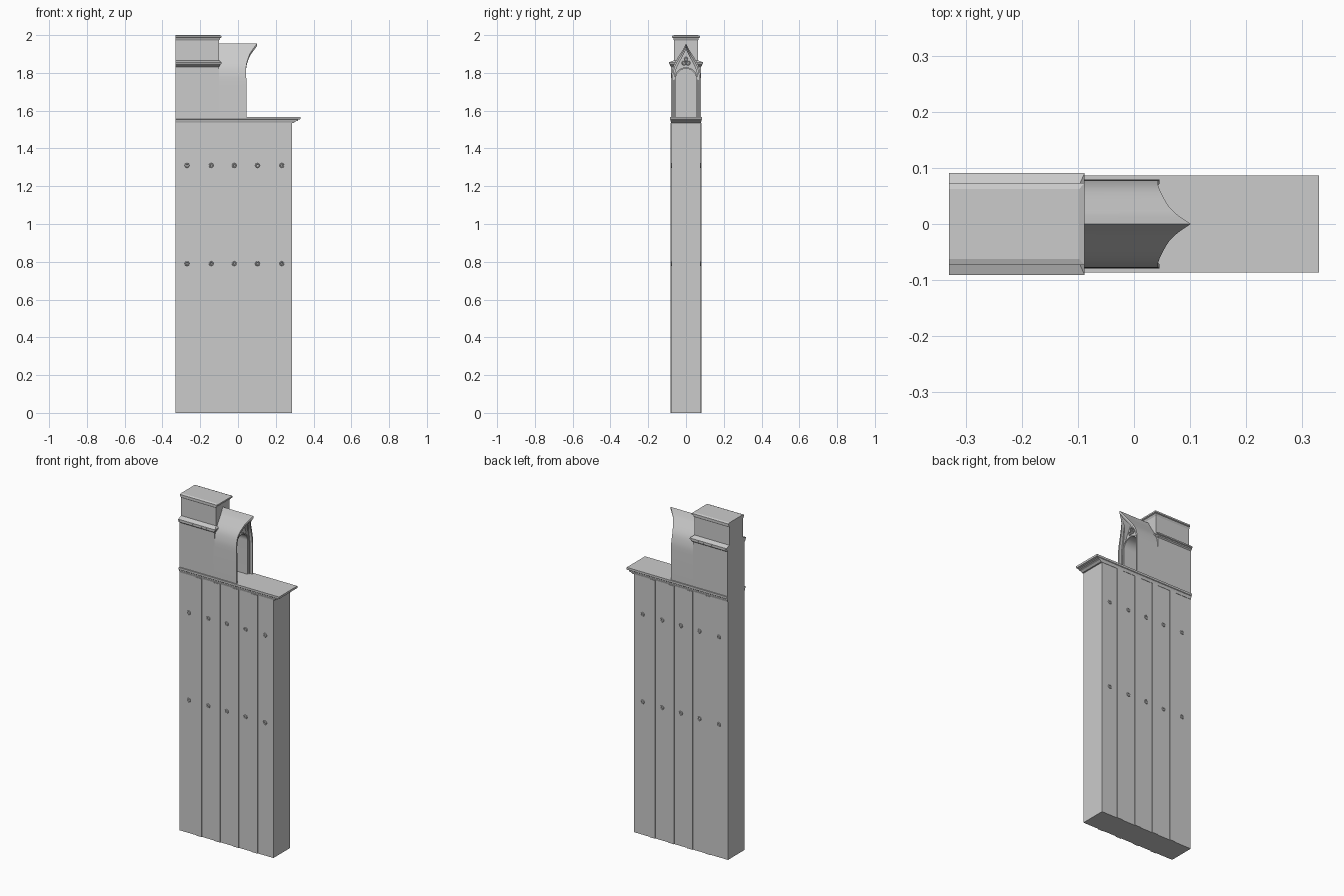
import bpy, bmesh, math
from mathutils import Vector

if "Cube" in bpy.data.objects:
    bpy.data.objects.remove(bpy.data.objects["Cube"])

XB = -0.33      # flush rear plane shared by all masonry
BASE = 1.567    # top of the main cornice


def finish(name, bm, smooth=False):
    bmesh.ops.recalc_face_normals(bm, faces=bm.faces)
    me = bpy.data.meshes.new(name)
    bm.to_mesh(me)
    bm.free()
    ob = bpy.data.objects.new(name, me)
    bpy.context.collection.objects.link(ob)
    if smooth:
        bpy.ops.object.select_all(action='DESELECT')
        ob.select_set(True)
        bpy.context.view_layer.objects.active = ob
        bpy.ops.object.shade_smooth_by_angle(angle=math.radians(30))
    return ob


def stack(name, rings):
    """Loft rectangles (x_min, x_max, half_y, z) into a closed solid."""
    bm = bmesh.new()
    loops = [[bm.verts.new(p) for p in ((a, -h, z), (b, -h, z), (b, h, z), (a, h, z))]
             for a, b, h, z in rings]
    for l0, l1 in zip(loops, loops[1:]):
        for i in range(4):
            j = (i + 1) % 4
            bm.faces.new((l0[i], l0[j], l1[j], l1[i]))
    bm.faces.new(loops[0][::-1])
    bm.faces.new(loops[-1])
    return finish(name, bm)


def band(name, rails, smooth=True):
    """Join equal-length chains of points into a closed tube with end caps."""
    bm = bmesh.new()
    rows = [[bm.verts.new(p) for p in r] for r in rails]
    for k in range(len(rows)):
        a, b = rows[k], rows[(k + 1) % len(rows)]
        for i in range(len(a) - 1):
            bm.faces.new((a[i], a[i + 1], b[i + 1], b[i]))
    for e in (0, -1):
        bm.faces.new([r[e] for r in rows])
    return finish(name, bm, smooth)


def spline(pts, n):
    """Catmull-Rom through the points."""
    p = [Vector(q) for q in pts]
    p = [p[0]] + p + [p[-1]]
    out = []
    for i in range(1, len(p) - 2):
        a, b, c, d = p[i - 1:i + 3]
        for s in range(n):
            t = s / n
            out.append(0.5 * (2 * b + (c - a) * t + (2 * a - 5 * b + 4 * c - d) * t * t
                              + (3 * b - a - 3 * c + d) * t ** 3))
    return out + [p[-1]]


def mirror(half):
    """Half chain from base to apex becomes a full arch."""
    return half + [Vector((q.x, -q.y, q.z)) for q in half[-2::-1]]


def at_x(chain, x):
    return [Vector((x, q.y, q.z)) for q in chain]


# Main shaft
stack("wall_shaft", [(XB, 0.287, 0.077, 0), (XB, 0.287, 0.077, 1.545)])

# Flat vertical strips on both broad sides
for i, x in enumerate((-0.22, -0.10, 0.023, 0.146)):
    stack(f"pilaster_strip_{i}", [(x, x + 0.038, 0.081, 0), (x, x + 0.038, 0.081, 1.535)])

# Main cornice with stepped moulding
stack("main_cornice", [(XB, 0.295, 0.079, 1.535), (XB, 0.305, 0.081, 1.543),
                       (XB, 0.318, 0.083, 1.547), (XB, 0.318, 0.083, 1.552),
                       (XB, 0.33, 0.086, 1.555), (XB, 0.33, 0.086, BASE)])

# Rear pier, string course, upper stage and cap
stack("lower_pier", [(XB, -0.10, 0.079, 1.56), (XB, -0.10, 0.079, 1.845)])
stack("string_course", [(XB, -0.10, 0.079, 1.832), (XB, -0.094, 0.086, 1.838),
                        (XB, -0.094, 0.086, 1.845), (XB, -0.088, 0.091, 1.848),
                        (XB, -0.088, 0.091, 1.856), (XB, -0.10, 0.064, 1.866)])
stack("upper_pier", [(XB, -0.10, 0.063, 1.85), (XB, -0.10, 0.063, 1.985)])
stack("pier_cap", [(XB, -0.10, 0.063, 1.972), (XB, -0.096, 0.067, 1.979),
                   (XB, -0.096, 0.067, 1.984), (XB, -0.088, 0.073, 1.987),
                   (XB, -0.088, 0.073, 1.996), (XB, -0.098, 0.062, 2.0)])

# Pointed hood whose front lip sweeps forward at the apex
profile = [(0.045, 0.079, 1.75), (0.043, 0.076, 1.795), (0.045, 0.063, 1.846),
           (0.061, 0.033, 1.897), (0.078, 0.016, 1.924), (0.101, 0, 1.955)]
half = [Vector((0.045, 0.079, BASE))] + spline(profile, 4)


def inset(k, drop):
    """Shrunken copy of the hood outline."""
    return mirror([Vector((q.x, q.y * k, BASE + (q.z - BASE) * drop)) for q in half])


outer, inner, deep = mirror(half), inset(0.90, 0.965), inset(0.80, 0.925)
band("hood_shell", [at_x(outer, -0.105), outer, inner, at_x(inner, -0.105)])
step = [Vector((q.x - 0.016, q.y, q.z)) for q in inner]
step_in = [Vector((q.x - 0.016, q.y, q.z)) for q in deep]
band("hood_inner_moulding", [at_x(inner, -0.02), step, step_in, at_x(deep, -0.02)])


def round_arch(r, spring=1.768):
    n = len(half) - 2
    pts = [Vector((0, r, BASE))]
    pts += [Vector((0, r * math.cos(t), spring + r * math.sin(t)))
            for t in (math.pi / 2 * i / n for i in range(n + 1))]
    return mirror(pts)


# Tympanum plate, round arch moulding and back panel of the niche
a0, a1 = round_arch(0.061), round_arch(0.054)
band("niche_tympanum", [at_x(inner, -0.06), at_x(inner, 0.015),
                        at_x(a1, 0.015), at_x(a1, -0.06)])
band("niche_arch_moulding", [at_x(a0, 0.0), at_x(a0, 0.024),
                             at_x(a1, 0.024), at_x(a1, 0.0)])
bm = bmesh.new()
rows = [[bm.verts.new(q) for q in at_x(inner, x)] for x in (-0.07, -0.058)]
for r in rows:
    bm.faces.new(r)
for i in range(len(inner)):
    j = (i + 1) % len(inner)
    bm.faces.new((rows[0][i], rows[0][j], rows[1][j], rows[1][i]))
finish("niche_back_panel", bm)


def ring(name, loc, rot, major, minor, sides=14):
    bpy.ops.mesh.primitive_torus_add(location=loc, rotation=rot, major_radius=major,
                                     minor_radius=minor, major_segments=sides, minor_segments=6)
    ob = bpy.context.object
    ob.name = name
    bpy.ops.object.shade_smooth_by_angle(angle=math.radians(60))
    return ob


# Trefoil above the arch
for i, (y, z) in enumerate(((0, 1.872), (-0.011, 1.852), (0.011, 1.852))):
    ring(f"trefoil_lobe_{i}", (0.018, y, z), (0, math.pi / 2, 0), 0.009, 0.003)

# Two rows of small relief bosses on each broad side
proto = ring("relief_boss", (-0.255, -0.077, 1.31), (math.pi / 2, 0, 0), 0.009, 0.004, 8)
for side in (-1, 1):
    for z in (1.31, 0.79):
        for x in (-0.27, -0.142, -0.02, 0.103, 0.232):
            ob = proto.copy()
            ob.name = "relief_boss"
            ob.location = (x, side * 0.077, z)
            bpy.context.collection.objects.link(ob)
bpy.data.objects.remove(proto)
